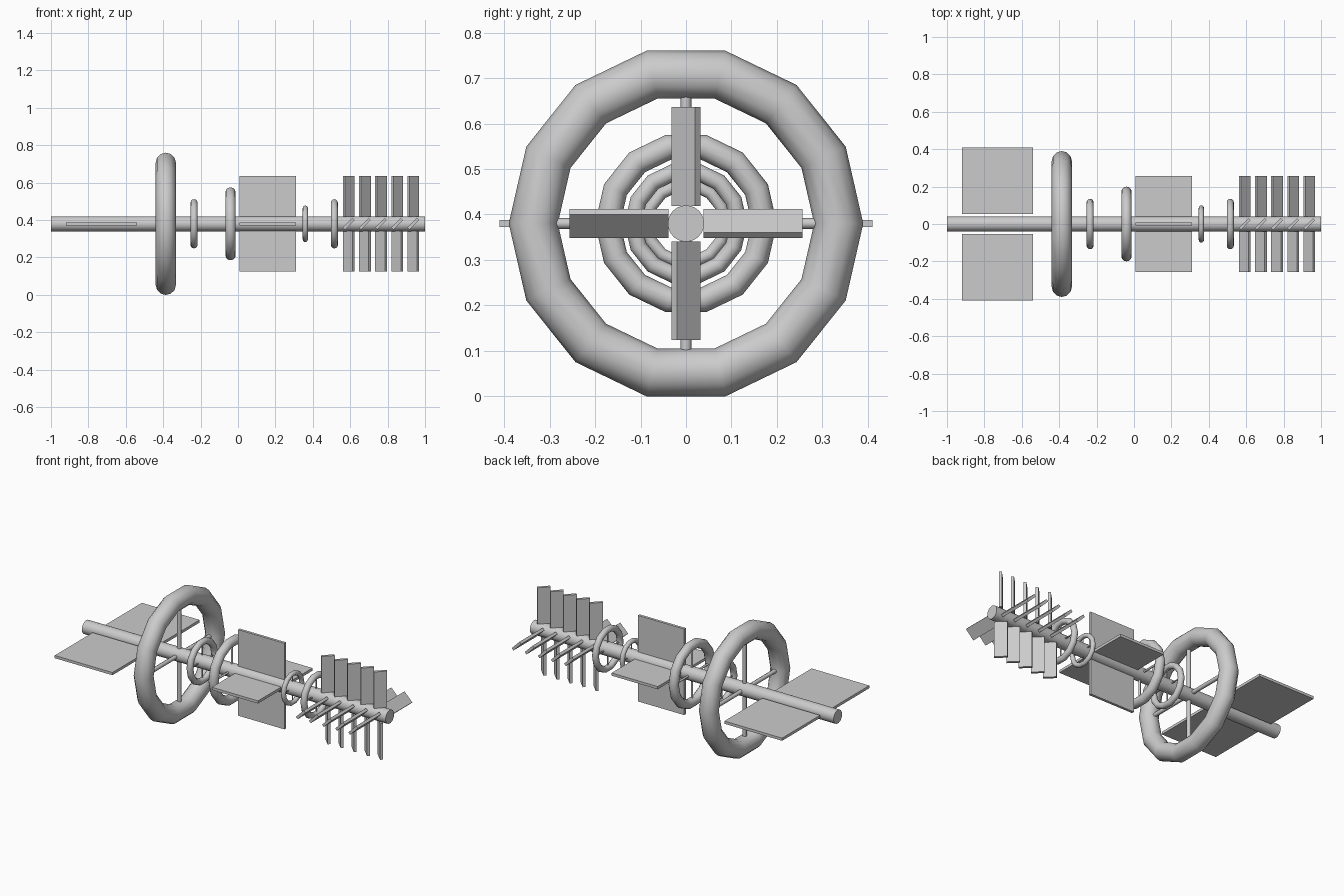
import bpy, bmesh, math
from mathutils import Matrix, Vector

if "Cube" in bpy.data.objects:
    bpy.data.objects.remove(bpy.data.objects["Cube"])

AXIS_Z = 0.38


def finish(name, bm, angle=None):
    me = bpy.data.meshes.new(name)
    bmesh.ops.recalc_face_normals(bm, faces=bm.faces[:])
    bm.to_mesh(me)
    bm.free()
    ob = bpy.data.objects.new(name, me)
    bpy.context.collection.objects.link(ob)
    if angle:
        bpy.ops.object.select_all(action='DESELECT')
        ob.select_set(True)
        bpy.context.view_layer.objects.active = ob
        bpy.ops.object.shade_smooth_by_angle(angle=math.radians(angle))
    return ob


def around(x, turn):
    # frame on the shaft at x, with local z pointing outwards
    return Matrix.Translation((x, 0, AXIS_Z)) @ Matrix.Rotation(math.radians(turn), 4, 'X')


def plate(name, x, turn, r0, r1, width, thick, twist=0):
    bm = bmesh.new()
    m = (around(x, turn) @ Matrix.Translation((0, 0, (r0 + r1) / 2))
         @ Matrix.Rotation(math.radians(twist), 4, 'Z')
         @ Matrix.Diagonal((width, thick, r1 - r0, 1)))
    bmesh.ops.create_cube(bm, size=1, matrix=m)
    return finish(name, bm)


def ring(name, x, outer, sides=14, tube_sides=12):
    major, minor = outer * 0.8615, outer * 0.1385
    bm = bmesh.new()
    loops = []
    for i in range(sides):
        a = 2 * math.pi * i / sides
        loop = []
        for j in range(tube_sides):
            b = 2 * math.pi * j / tube_sides
            r = major + minor * math.cos(b)
            loop.append(bm.verts.new((x + minor * math.sin(b), r * math.cos(a),
                                      AXIS_Z + r * math.sin(a))))
        loops.append(loop)
    for i in range(sides):
        p, q = loops[i], loops[(i + 1) % sides]
        for j in range(tube_sides):
            k = (j + 1) % tube_sides
            bm.faces.new((p[j], q[j], q[k], p[k]))
    finish(name, bm, 32)
    # four spokes from the shaft to the ring
    bm = bmesh.new()
    for k in range(4):
        m = around(x, 90 * k) @ Matrix.Translation((0, 0, major / 2))
        bmesh.ops.create_cone(bm, cap_ends=True, segments=8, radius1=outer * 0.031,
                              radius2=outer * 0.031, depth=major, matrix=m)
    finish(name + "_spokes", bm, 50)


# Central shaft
bm = bmesh.new()
bmesh.ops.create_cone(bm, cap_ends=True, segments=24, radius1=0.04, radius2=0.04, depth=2,
                      matrix=Matrix.Translation((0, 0, AXIS_Z)) @ Matrix.Rotation(math.pi / 2, 4, 'Y'))
finish("shaft", bm, 30)

# Large wheel and smaller rings
for name, x, outer in (("main_wheel", -0.386, 0.39), ("rear_ring", -0.235, 0.135),
                       ("middle_ring", -0.04, 0.2), ("small_ring", 0.36, 0.1),
                       ("front_ring", 0.515, 0.135)):
    ring(name, x, outer)

# Two wide side panels
for side, turn in (("left", 90), ("right", -90)):
    plate("wide_panel_" + side, -0.73, turn, 0.053, 0.41, 0.38, 0.016)

# Four panels in a cross at mid shaft
for k in range(4):
    plate(f"cross_panel_{k + 1}", 0.159, 90 * k, 0.038, 0.256, 0.304, 0.016)

# Five rows of four tilted blades
for row in range(5):
    for k in range(4):
        plate(f"blade_{row + 1}_{k + 1}", 0.592 + 0.0863 * row, 90 * k,
              0.039, 0.256, 0.073, 0.016, 45)
